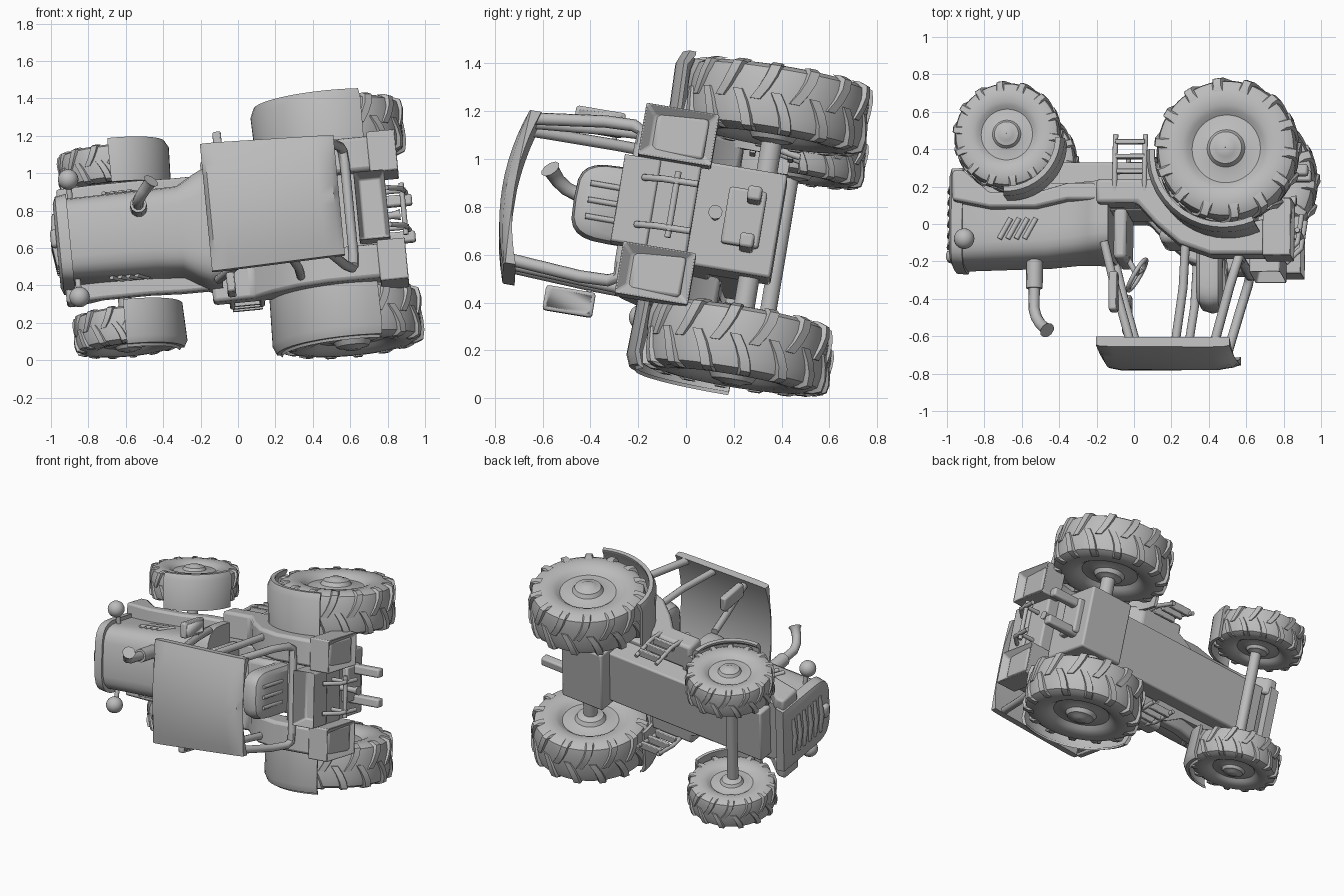
import bpy, bmesh, math
from mathutils import Matrix, Vector

if "Cube" in bpy.data.objects:
    bpy.data.objects.remove(bpy.data.objects["Cube"])

grey = bpy.data.materials.new("plain_grey")
grey.diffuse_color = (0.5, 0.5, 0.5, 1)
grey.use_nodes = True
grey.node_tree.nodes["Principled BSDF"].inputs["Base Color"].default_value = grey.diffuse_color


# ---------- helpers (local frame: x back, y right, z up, origin at rear axle) ----------
def finish(name, bm, bevel=0):
    bmesh.ops.recalc_face_normals(bm, faces=bm.faces)
    me = bpy.data.meshes.new(name)
    bm.to_mesh(me)
    bm.free()
    me.materials.append(grey)
    ob = bpy.data.objects.new(name, me)
    bpy.context.collection.objects.link(ob)
    if bevel:
        m = ob.modifiers.new("bevel", 'BEVEL')
        m.width, m.segments, m.limit_method = bevel, 2, 'ANGLE'
    return ob


def add_loft(bm, rings, closed=False):
    vs = [[bm.verts.new(p) for p in r] for r in rings]
    n = len(vs[0])
    pairs = list(zip(vs, vs[1:])) + ([(vs[-1], vs[0])] if closed else [])
    for a, b in pairs:
        for i in range(n):
            j = (i + 1) % n
            bm.faces.new((a[i], a[j], b[j], b[i]))
    if not closed:
        bm.faces.new(vs[0])
        bm.faces.new(vs[-1])


def loft(name, rings, bevel=0):
    bm = bmesh.new()
    add_loft(bm, rings)
    return finish(name, bm, bevel)


def side_prism(name, pts, y0, y1, bevel=0):
    return loft(name, [[(x, y, z) for x, z in pts] for y in (y0, y1)], bevel)


def box(name, x0, x1, y0, y1, z0, z1, bevel=0.012, recess=None, rim=0.03, depth=0.05):
    bm = bmesh.new()
    add_loft(bm, [[(x, y0, z0), (x, y1, z0), (x, y1, z1), (x, y0, z1)] for x in (x0, x1)])
    bmesh.ops.recalc_face_normals(bm, faces=bm.faces)
    if recess:
        bm.normal_update()
        f = [f for f in bm.faces if f.normal.dot(Vector(recess)) > 0.9]
        bmesh.ops.inset_region(bm, faces=f, thickness=rim, use_even_offset=True)
        bmesh.ops.translate(bm, verts=f[0].verts, vec=Vector(recess) * -depth)
    return finish(name, bm, bevel)


def tube(name, pts, r, cyclic=False, radii=None):
    cu = bpy.data.curves.new(name, 'CURVE')
    cu.dimensions, cu.bevel_depth, cu.bevel_resolution = '3D', r, 3
    cu.use_fill_caps = True
    sp = cu.splines.new('POLY')
    sp.points.add(len(pts) - 1)
    for i, p in enumerate(pts):
        sp.points[i].co = (*p, 1)
        sp.points[i].radius = radii[i] if radii else 1
    sp.use_cyclic_u = cyclic
    tmp = bpy.data.objects.new(name + "_path", cu)
    bpy.context.collection.objects.link(tmp)
    me = bpy.data.meshes.new_from_object(tmp.evaluated_get(bpy.context.evaluated_depsgraph_get()))
    bpy.data.objects.remove(tmp)
    me.materials.clear()
    me.materials.append(grey)
    ob = bpy.data.objects.new(name, me)
    bpy.context.collection.objects.link(ob)
    return ob


def wheel(name, c, R, w, lugs):
    # lathed tyre, dished disc and hub, with broad lugs on both halves
    half = [(.56, .0), (.56, .1), (.53, .13), (.5, .22), (.41, .26), (.37, .36), (.36, .47), (.43, .53),
            (.48, .6), (.5, .72), (.48, .85), (.42, .93), (.25, .96)]
    prof = half + [(-a, b) for a, b in reversed(half)]
    bm = bmesh.new()
    rings = []
    for k in range(48):
        t = 2 * math.pi * k / 48
        rings.append([(c[0] + R * max(b, .004) * math.cos(t), c[1] + a * w,
                       c[2] + R * max(b, .004) * math.sin(t)) for a, b in prof])
    add_loft(bm, rings, closed=True)
    d = .055
    for s in (-1, 1):
        for k in range(lugs):
            t0 = 2 * math.pi * (k + (.5 if s > 0 else 0)) / lugs
            sect = []
            for u, top in ((-.06, .98), (.12, .995), (.3, 1), (.46, .975), (.51, .88)):
                t = t0 - (u * .5 - .4 * u * u)
                sect.append([(c[0] + R * r * math.cos(t + e), c[1] + s * u * w, c[2] + R * r * math.sin(t + e))
                             for r, e in ((top - .09, -d * 1.5), (top, -d), (top, d), (top - .09, d * 1.5))])
            add_loft(bm, sect)
    return finish(name, bm)


def fender(name, c, r, a0, a1, y0, y1):
    # curved sheet over a wheel with rolled-down side edges
    rings = []
    for k in range(15):
        t = math.radians(a0 + (a1 - a0) * k / 14)
        sec = [(y0, r - .02), (y0, r), (y0 + (y1 - y0) * .85, r + .008), (y1, r - .012),
               (y1, r - .04), (y1 - .015, r - .04), (y0 + (y1 - y0) * .82, r - .012)]
        rings.append([(c[0] + q * math.cos(t), y, c[2] + q * math.sin(t)) for y, q in sec])
    return loft(name, rings)


# ---------- wheels, fenders, axles ----------
RR, FR = .39, .293
for s, side in ((1, "right"), (-1, "left")):
    wheel("rear_wheel_" + side, (0, .512 * s, 0), RR, .29, 14)
    wheel("front_wheel_" + side, (-1.19, .44 * s, FR - RR), FR, .2, 14)
    fender("rear_fender_" + side, (-.005, 0, .03), .415, 66, 183, .35 * s, .668 * s)
    fender("front_fender_" + side, (-1.19, 0, -.075), .305, 0, 92, .32 * s, .56 * s)
tube("rear_axle", [(0, -.5, 0), (0, .5, 0)], .046)
tube("front_axle", [(-1.19, -.43, -.085), (-1.19, .43, -.085)], .036)

# ---------- belly, rear housing ----------
box("belly", -1.36, -.14, -.19, .19, .0, .26)
box("rear_housing", -.16, .16, -.22, .22, -.09, .3)
box("housing_cover", .14, .2, -.11, .13, -.02, .14)


# ---------- hood ----------
def hood_ring(x, w, z0, z1):
    pts = [(x, -w, z0), (x, w, z0)]
    for k in range(13):
        t = math.pi * k / 12
        cx, cz = math.cos(t), math.sin(t)
        pts.append((x, w * math.copysign(abs(cx) ** .5, cx), z1 - .17 + .17 * cz ** .7))
    return pts


loft("hood", [hood_ring(*a) for a in ((-1.49, .2, .12, .52), (-1.46, .22, .1, .545), (-1.0, .23, .12, .53),
     (-.86, .235, .12, .515), (-.77, .29, .12, .51), (-.72, .315, .12, .51), (-.66, .315, .12, .505))])
loft("grille_frame", [hood_ring(*a) for a in ((-1.525, .2, .08, .52), (-1.51, .235, .04, .555),
                                              (-1.45, .245, .04, .56))])
for k in range(6):
    z = .13 + .06 * k
    tube("grille_bar", [(-1.52, -.14, z), (-1.54, 0, z), (-1.52, .14, z)], .015)
box("grille_cap", -1.555, -1.51, -.05, .05, .45, .51, .02)

# ---------- side panels, sills, lamps ----------
for s in (1, -1):
    side_prism("side_sill", [(-1.5, .06), (-1.5, .22), (-1.3, .26), (-1.05, .26), (-.88, .22), (-.6, .22),
               (-.6, .13), (-.88, .13), (-1.05, .18), (-1.3, .18), (-1.44, .06)], .2 * s, .31 * s, .015)
    side_prism("cab_side", [(-.72, .12), (-.72, .25), (-.5, .25), (-.4, .36), (-.27, .47), (-.1, .53), (.18, .53),
               (.3, .49), (.32, .26), (.22, .33), (0, .38), (-.2, .34), (-.34, .22), (-.4, .12)],
               .2 * s, .385 * s, .02)
    box("tail_lamp_box", .18, .335, .185 * s, .405 * s, .23, .54, .008, (1, 0, 0), .045, .04)
    bm = bmesh.new()
    bmesh.ops.create_uvsphere(bm, u_segments=20, v_segments=12, radius=.055,
                              matrix=Matrix.Translation((-1.43, .32 * s, .435)))
    finish("head_lamp", bm)
    tube("lamp_stem", [(-1.43, .2 * s, .4), (-1.43, .3 * s, .42)], .015)
    for k in range(4):   # hood vents
        x = -1.25 + .045 * k
        tube("hood_vent", [(x, .226 * s, .42), (x + .06, .226 * s, .31)], .014)
    # step ladder
    for x in (-.62, -.46):
        tube("ladder_rail", [(x, .37 * s, .2), (x, .39 * s, .05), (x, .36 * s, -.12)], .014)
    for z in (-.08, .0, .08):
        box("ladder_rung", -.62, -.46, .345 * s, .395 * s, z - .012, z + .012, .004)
    # cab posts
    tube("front_post", [(-.68, .3 * s, .45), (-.63, .3 * s, .65), (-.53, .29 * s, 1.0)], .024)
    tube("middle_post", [(-.24, .33 * s, .46), (-.25, .32 * s, .7), (-.29, .3 * s, 1.0)], .024)
    tube("rear_post", [(.05, .24 * s, .54), (.045, .31 * s, .54), (.035, .33 * s, .58), (0, .33 * s, .7),
                       (-.08, .3 * s, 1.0)], .026)
    box("mirror", -.64, -.59, .33 * s, .435 * s, .63, .84, .012, (1, 0, 0), .012, .005)
    tube("mirror_arm", [(-.63, .3 * s, .66), (-.62, .35 * s, .66)], .01)
    # hitch arms
    box("hitch_block", .14, .39, .07 * s, .13 * s, .0, .06)
    tube("lift_rod", [(.26, .1 * s, .5), (.34, .1 * s, .42), (.36, .1 * s, .27)], .014)
    tube("lift_arm", [(.2, .1 * s, .36), (.36, .1 * s, .36)], .014)
tube("rear_rail", [(.05, -.25, .54), (.05, .25, .54)], .026)
tube("hitch_bar", [(.34, -.14, .36), (.34, .14, .36)], .014)
tube("tow_pin", [(.16, 0, .18), (.28, 0, .18), (.32, 0, .18)], .02, radii=[1, 1, 1.5])

# ---------- cab interior ----------
box("cab_floor", -.7, .0, -.22, .22, .17, .25)
box("rear_deck", -.06, .24, -.21, .21, .27, .45)
box("tool_tray", .09, .255, -.185, .185, .44, .6, .01, (0, 0, 1), .025, .12)
box("dashboard", -.64, -.57, -.2, .2, .25, .52, .02)
tube("steering_column", [(-.6, 0, .46), (-.53, 0, .58)], .016)
wc, ax1 = Vector((-.53, 0, .58)), Vector((-.5, 0, .86))
rim = [wc + .095 * (math.cos(t) * ax1 + math.sin(t) * Vector((0, 1, 0)))
       for t in (2 * math.pi * k / 24 for k in range(24))]
tube("steering_wheel", rim, .012, True)
for k in (0, 8, 16):
    tube("steering_spoke", [wc, rim[k]], .008)
side_prism("seat_base", [(-.36, .25), (-.36, .34), (-.12, .34), (-.12, .25)], -.1, .1, .01)
box("seat_cushion", -.4, -.12, -.16, .16, .34, .43, .035)
loft("seat_back", [hood_ring(*a) for a in ((-.2, .13, .4, .73), (-.18, .155, .4, .765), (-.13, .165, .4, .78),
                                           (-.08, .155, .4, .77), (-.06, .13, .4, .74))])
for y in (-.07, 0, .07):
    tube("seat_rib", [(-.065, y, .5), (-.055, y, .72)], .012)

# ---------- exhaust ----------
tube("muffler", [(-1.07, .11, .5), (-1.07, .11, .67)], .045)
tube("exhaust_pipe", [(-1.07, .11, .66), (-1.07, .11, .78), (-1.055, .125, .83), (-1.03, .15, .87), (-1.0, .18, .9),
     (-.99, .19, .91)], .03, radii=[1, 1, 1, 1, 1.1, 1.45])


# ---------- roof: arched sheet, rounded down at front and rear ----------
def roof_ring(x, drop, w):
    us = [-1 + k / 6 for k in range(13)]
    up = [(x, u * w, 1.025 + .058 * (1 - u * u) - drop * (1.2 - u * u)) for u in us]
    low = [(x, u * w, .972 + .058 * (1 - u * u)) for u in reversed(us)]
    return up + low


loft("roof", [roof_ring(*a) for a in ((-.712, .045, .345), (-.69, .015, .346), (-.62, 0, .345), (-.1, 0, .328),
                                      (-.025, .015, .326), (.003, .045, .325))])

# ---------- place the whole tractor in its tilted pose ----------
right = Vector((-.095, .165, .98)).normalized()
back = Vector((1, 0, .087))
back = (back - right * back.dot(right)).normalized()
up = back.cross(right)
pose = Matrix.Translation((.552, .3, .718)) @ Matrix((back, right, up)).transposed().to_4x4()
bpy.ops.object.select_all(action='DESELECT')
for ob in bpy.context.scene.objects:
    ob.matrix_world = pose
    ob.select_set(True)
    bpy.context.view_layer.objects.active = ob
bpy.ops.object.shade_smooth_by_angle(angle=math.radians(38))
